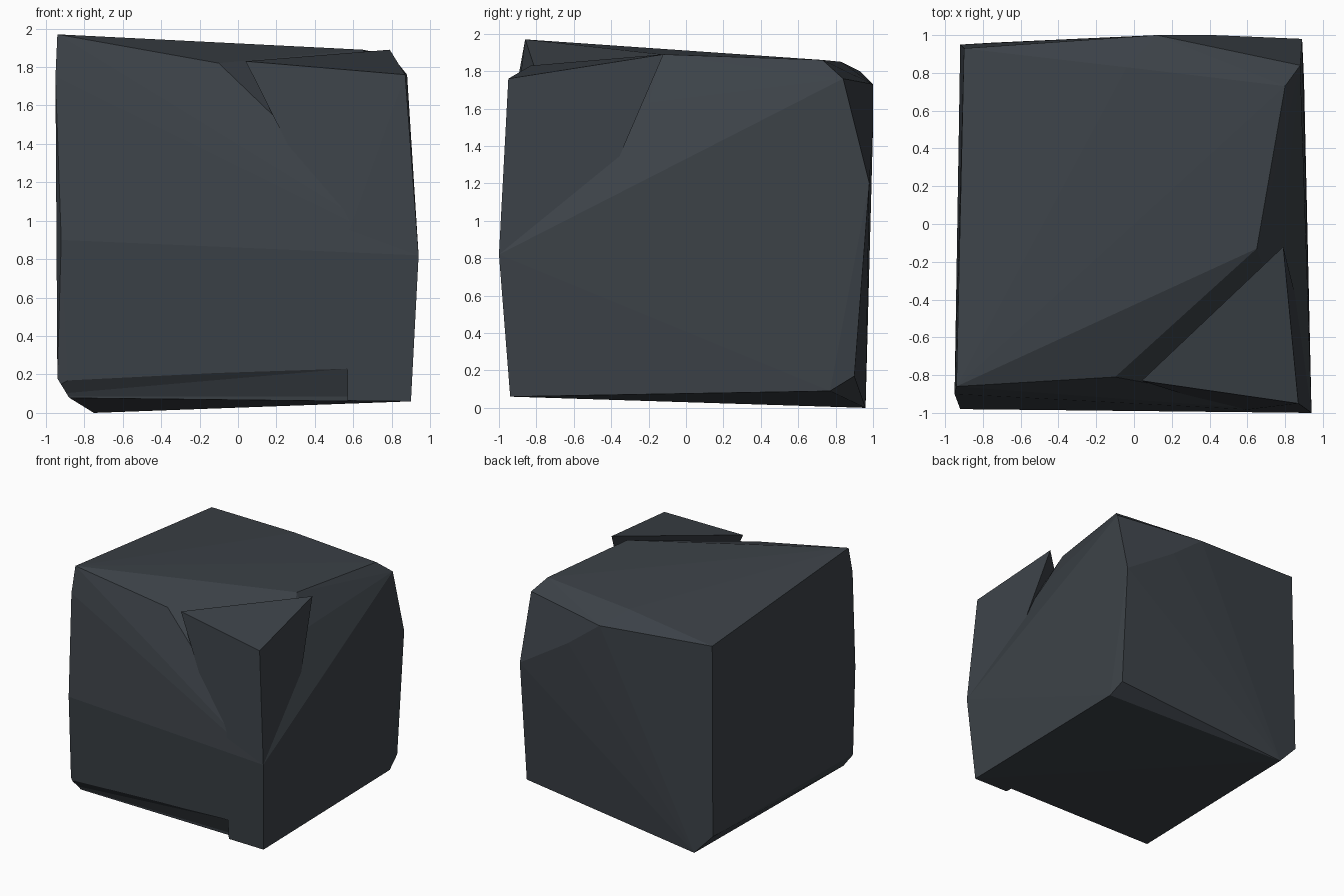
import bpy, bmesh

if "Cube" in bpy.data.objects:
    bpy.data.objects.remove(bpy.data.objects["Cube"])

stone = bpy.data.materials.new("dark slate")
stone.diffuse_color = (0.045, 0.054, 0.064, 1)
stone.use_nodes = True
stone.node_tree.nodes["Principled BSDF"].inputs["Base Color"].default_value = stone.diffuse_color


def hull(name, points):
    """Flat-faced chunk of rock spanning a few corner points."""
    bm = bmesh.new()
    for p in points:
        bm.verts.new(p)
    res = bmesh.ops.convex_hull(bm, input=bm.verts)
    inner = {g for g in res["geom_interior"] + res["geom_unused"]
             if isinstance(g, bmesh.types.BMVert)}
    bmesh.ops.delete(bm, geom=list(inner), context='VERTS')
    bmesh.ops.dissolve_limit(bm, angle_limit=0.02, verts=bm.verts, edges=bm.edges)
    bmesh.ops.recalc_face_normals(bm, faces=bm.faces)
    me = bpy.data.meshes.new(name)
    bm.to_mesh(me)
    bm.free()
    me.materials.append(stone)
    ob = bpy.data.objects.new(name, me)
    bpy.context.collection.objects.link(ob)
    return ob


# corners shared by the boulder and the split-off piece
seam = [(0.54, -0.99, 0.84), (0.94, -1.0, 0.82), (0.90, -0.56, 0.87)]

# main boulder
boulder = hull("boulder", seam + [
    # top outline
    (-0.94, -0.86, 1.97), (-0.10, -0.81, 1.82), (0.65, -0.13, 1.89),
    (0.80, 0.73, 1.86), (-0.04, 0.83, 1.85), (-0.90, 0.93, 1.80),
    # crack wall and right shoulder
    (-0.01, -0.87, 1.58), (0.36, -0.965, 0.96), (0.77, -0.20, 1.63),
    (0.88, 0.84, 1.76), (0.89, 0.98, 1.20),
    # front and left side
    (-0.95, -0.90, 1.75), (-0.92, -0.98, 0.90), (-0.94, -0.92, 0.18),
    # back facets
    (0.12, 1.0, 1.73), (0.42, 1.0, 1.50), (-0.29, 0.97, 1.43),
    (-0.36, 0.965, 1.05), (-0.92, 0.95, 0.18),
    # base
    (0.90, -0.94, 0.06), (-0.88, -0.93, 0.08), (-0.75, 0.96, 0.0),
    (0.90, 0.77, 0.09), (0.88, 0.90, 0.17),
])

# split-off front right corner, leaving an open crack
hull("split_corner", seam + [
    (0.04, -0.83, 1.83), (0.79, -0.12, 1.89), (0.87, -0.95, 1.76)])

# chipped lower front edge
cutter = hull("chip_cutter", [
    (x, y, z) for x, top in ((-1.1, 0.175), (0.57, 0.23))
    for y, z in ((-0.945, top), (-0.88, 0.085), (-0.86, -0.1), (-1.1, -0.1), (-1.1, top))])
cutter.hide_render = True
mod = boulder.modifiers.new("chip", 'BOOLEAN')
mod.operation = 'DIFFERENCE'
mod.solver = 'EXACT'
mod.object = cutter
bpy.context.view_layer.objects.active = boulder
bpy.ops.object.modifier_apply(modifier=mod.name)
bpy.data.objects.remove(cutter)
